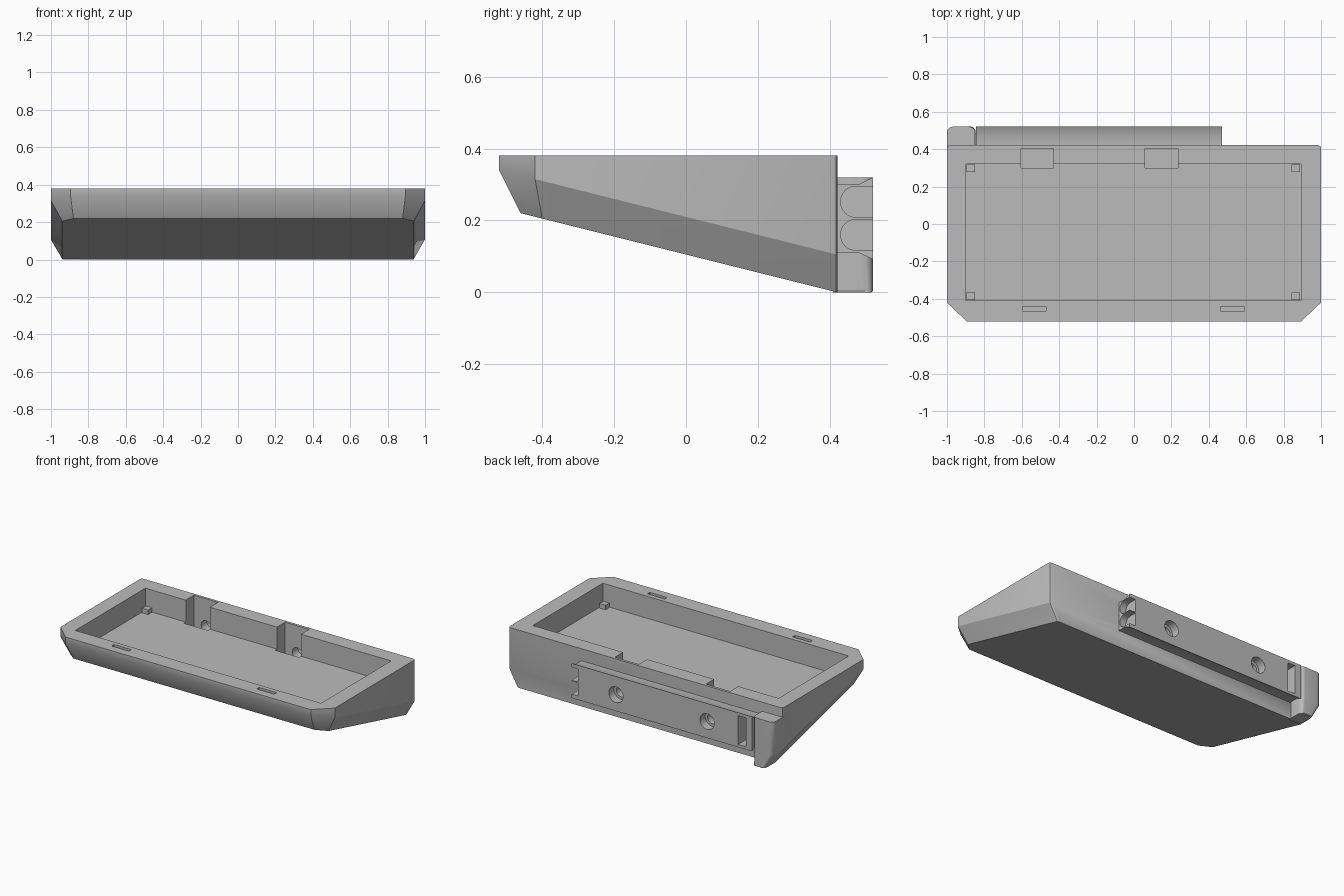
import bpy, bmesh, math
from mathutils import Matrix, Vector

cube = bpy.data.objects.get("Cube")
if cube:
    bpy.data.objects.remove(cube, do_unlink=True)

grey = bpy.data.materials.new("matte_grey")
grey.use_nodes = True
tone = (0.5, 0.5, 0.5, 1)
grey.diffuse_color = tone
grey.node_tree.nodes["Principled BSDF"].inputs["Base Color"].default_value = tone


def make(name, bm):
    bmesh.ops.recalc_face_normals(bm, faces=bm.faces)
    mesh = bpy.data.meshes.new(name)
    bm.to_mesh(mesh)
    bm.free()
    mesh.materials.append(grey)
    obj = bpy.data.objects.new(name, mesh)
    bpy.context.collection.objects.link(obj)
    return obj


def loft(name, rings):
    """Closed solid through rings with equal point counts."""
    bm = bmesh.new()
    loops = [[bm.verts.new(p) for p in ring] for ring in rings]
    n = len(loops[0])
    for a, b in zip(loops, loops[1:]):
        for i in range(n):
            j = (i + 1) % n
            bm.faces.new((a[i], a[j], b[j], b[i]))
    bm.faces.new(loops[0])
    bm.faces.new(loops[-1])
    return make(name, bm)


def box(name, x0, x1, y0, y1, z0, z1):
    ring = [(x0, y0), (x1, y0), (x1, y1), (x0, y1)]
    return loft(name, [[(x, y, z) for x, y in ring] for z in (z0, z1)])


def cylinder(name, x, z, r, y0, y1):
    bm = bmesh.new()
    turn = Matrix.Translation((x, (y0 + y1) / 2, z)) @ Matrix.Rotation(math.pi / 2, 4, 'X')
    bmesh.ops.create_cone(bm, cap_ends=True, segments=32, radius1=r, radius2=r,
                          depth=y1 - y0, matrix=turn)
    return make(name, bm)


def cut(target, cutters):
    """Subtract every cutter, then bake the result and drop the cutters."""
    for c in cutters:
        c.hide_render = True
        mod = target.modifiers.new("cut", 'BOOLEAN')
        mod.operation, mod.solver, mod.object = 'DIFFERENCE', 'EXACT', c
    bpy.context.view_layer.update()
    deps = bpy.context.evaluated_depsgraph_get()
    baked = bpy.data.meshes.new_from_object(target.evaluated_get(deps))
    target.modifiers.clear()
    target.data = baked
    for c in cutters:
        bpy.data.objects.remove(c, do_unlink=True)


def smooth(obj):
    bpy.ops.object.select_all(action='DESELECT')
    obj.select_set(True)
    bpy.context.view_layer.objects.active = obj
    bpy.ops.object.shade_smooth_by_angle(angle=math.radians(28))


TOP, BACK, FRONT = 0.38, 0.422, -0.52
FLOOR = 0.235
NOTCHES = [(-0.605, -0.43), (0.06, 0.235)]
HOLE_Z = 0.2


def mirrored(half):
    return half + [(-x, y) for x, y in reversed(half)]


# Sloped case: straight upper walls, tapered skirt, tilted underside
upper = mirrored([(0.895, FRONT), (1, -0.42), (1, BACK - 0.015),
                  (0.996, BACK - 0.005), (0.985, BACK)])
lower = mirrored([(0.88, -0.46), (0.94, -0.40), (0.94, BACK - 0.015),
                  (0.937, BACK - 0.005), (0.93, BACK)])
case = loft("case", [[(x, y, TOP) for x, y in upper],
                     [(x, y, 0.21 - 0.25 * y) for x, y in upper],
                     [(x, y, 0.105 - 0.25 * y) for x, y in lower]])

# Tray recess, rear notches, front slots and screw holes
cutters = [box("tray_cut", -0.9, 0.893, -0.41, 0.32, FLOOR, 0.5)]
for x0, x1 in NOTCHES:
    cutters.append(box("notch_cut", x0, x1, 0.30, 0.405, 0.14, 0.6))
    cutters.append(cylinder("hole_cut", (x0 + x1) / 2, HOLE_Z, 0.035, 0.36, 0.6))
for x0 in (-0.597, 0.463):
    cutters.append(box("slot_cut", x0, x0 + 0.127, -0.465, -0.44, 0.33, 0.5))
cut(case, cutters)
smooth(case)

# Corner support posts inside the tray
for x, side in ((-0.873, "right"), (0.865, "left")):
    for y, end in ((-0.385, "front"), (0.298, "back")):
        box(f"{end}_{side}_post", x - 0.022, x + 0.022, y - 0.02, y + 0.02,
            FLOOR - 0.01, FLOOR + 0.03)

# Dovetail rail on the back
profile = [(0.412, 0.11), (0.48, 0.11), (0.52, 0.092),
           (0.52, 0.32), (0.48, 0.30), (0.412, 0.30)]
rail = loft("mounting_rail", [[(x, y, z) for y, z in profile] for x in (-0.845, 0.47)])
cutters = [box("window_cut", -0.8, -0.745, BACK, 0.6, 0.1101, 0.2999)]
for x0, x1 in NOTCHES:
    mid = (x0 + x1) / 2
    cutters.append(cylinder("hole_cut", mid, HOLE_Z, 0.035, 0.36, 0.6))
    cutters.append(cylinder("counterbore_cut", mid, HOLE_Z, 0.052, 0.465, 0.6))
# Rounded grooves in the free end
for z in (0.16, 0.252):
    r = 0.043
    arc = [(0.473 - r * math.sin(a), z + r * math.cos(a))
           for a in [math.pi * i / 16 for i in range(17)]]
    groove = arc + [(0.6, z - r), (0.6, z + r)]
    cutters.append(loft("groove_cut", [[(x, y, w) for y, w in groove] for x in (0.425, 0.6)]))
cut(rail, cutters)
smooth(rail)

# End block beside the rail, with rounded outer corners and a tapered foot
r = 0.03
plan = [(-0.85, 0.412)]
for cx, start in ((-0.85 - r, 0), (-1 + r, 90)):
    for i in range(7):
        a = math.radians(start + i * 15)
        plan.append((cx + r * math.cos(a), 0.52 - r + r * math.sin(a)))
plan.append((-1, 0.412))


def foot(x):
    return -0.85 + (x + 0.85) * 0.6


block = loft("end_block", [[(x, y, 0.32) for x, y in plan],
                           [(x, y, 0.105) for x, y in plan],
                           [(foot(x), y, 0.004) for x, y in plan],
                           [(foot(x) + 0.004, y - 0.004, 0) for x, y in plan]])
smooth(block)
